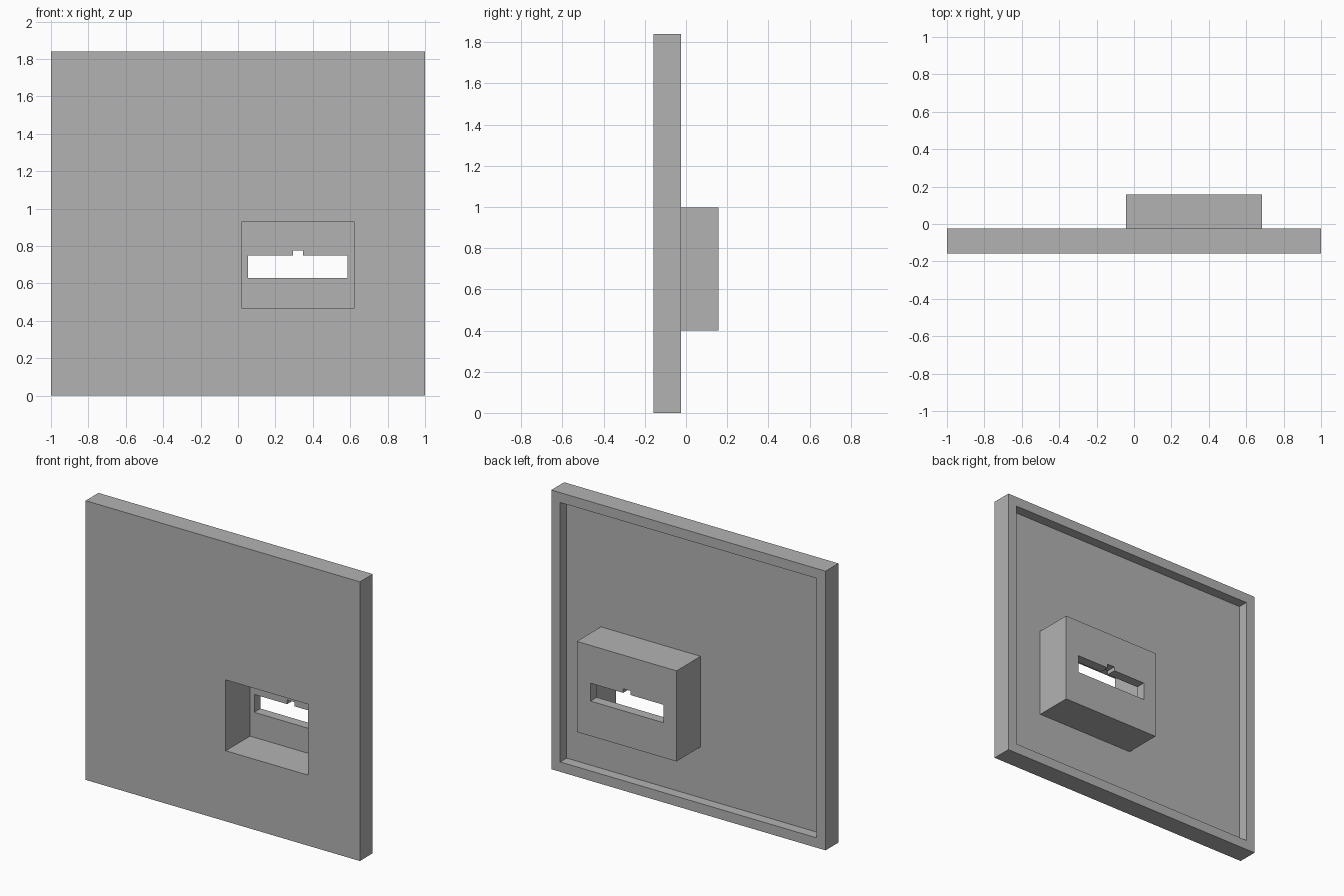
import bpy
import bmesh
from mathutils import Vector

cube = bpy.data.objects.get("Cube")
if cube:
    bpy.data.objects.remove(cube, do_unlink=True)

grey = bpy.data.materials.new("plain grey")
grey.use_nodes = True
COLOUR = (0.45, 0.45, 0.45, 1)
grey.diffuse_color = COLOUR
grey.node_tree.nodes["Principled BSDF"].inputs["Base Color"].default_value = COLOUR

FRONT, RIM, BACK = -0.159, -0.025, 0.159
WALL = 0.065
HEIGHT = 1.84


def prism(name, outline, y0, y1):
    """Extrude an x-z outline from y0 to y1."""
    bm = bmesh.new()
    face = bm.faces.new([bm.verts.new((x, y0, z)) for x, z in outline])
    ext = bmesh.ops.extrude_face_region(bm, geom=[face])
    verts = [v for v in ext["geom"] if isinstance(v, bmesh.types.BMVert)]
    bmesh.ops.translate(bm, verts=verts, vec=Vector((0, y1 - y0, 0)))
    bmesh.ops.recalc_face_normals(bm, faces=bm.faces)
    mesh = bpy.data.meshes.new(name)
    bm.to_mesh(mesh)
    bm.free()
    mesh.materials.append(grey)
    obj = bpy.data.objects.new(name, mesh)
    bpy.context.scene.collection.objects.link(obj)
    return obj


def rect(x0, x1, z0, z1):
    return [(x0, z0), (x1, z0), (x1, z1), (x0, z1)]


def combine(target, tool, operation):
    """Apply a boolean to the target and discard the tool."""
    tool.hide_render = True
    mod = target.modifiers.new(tool.name, 'BOOLEAN')
    mod.operation = operation
    mod.solver = 'EXACT'
    mod.object = tool
    bpy.context.view_layer.objects.active = target
    bpy.ops.object.modifier_apply(modifier=mod.name)
    bpy.data.objects.remove(tool, do_unlink=True)


# Square panel with a raised rim around its back
panel = prism("panel_with_housing", rect(-1, 1, 0, HEIGHT), FRONT, RIM)
recess = prism("back_recess", rect(-1 + WALL, 1 - WALL, WALL, HEIGHT - WALL),
               RIM - 0.067, 0.3)
combine(panel, recess, 'DIFFERENCE')

# Housing box on the back, hollowed from the front
housing = prism("housing", rect(-0.042, 0.685, 0.4, 0.997), FRONT + 0.03, BACK)
combine(panel, housing, 'UNION')
pocket = prism("front_pocket", rect(0.022, 0.62, 0.465, 0.932),
               FRONT - 0.1, BACK - WALL)
combine(panel, pocket, 'DIFFERENCE')

# Slot with a small key notch through the housing wall
slot_outline = [(0.053, 0.63), (0.585, 0.63), (0.585, 0.748), (0.347, 0.748),
                (0.347, 0.775), (0.293, 0.775), (0.293, 0.748), (0.053, 0.748)]
slot = prism("keyed_slot", slot_outline, 0.0, 0.3)
combine(panel, slot, 'DIFFERENCE')
